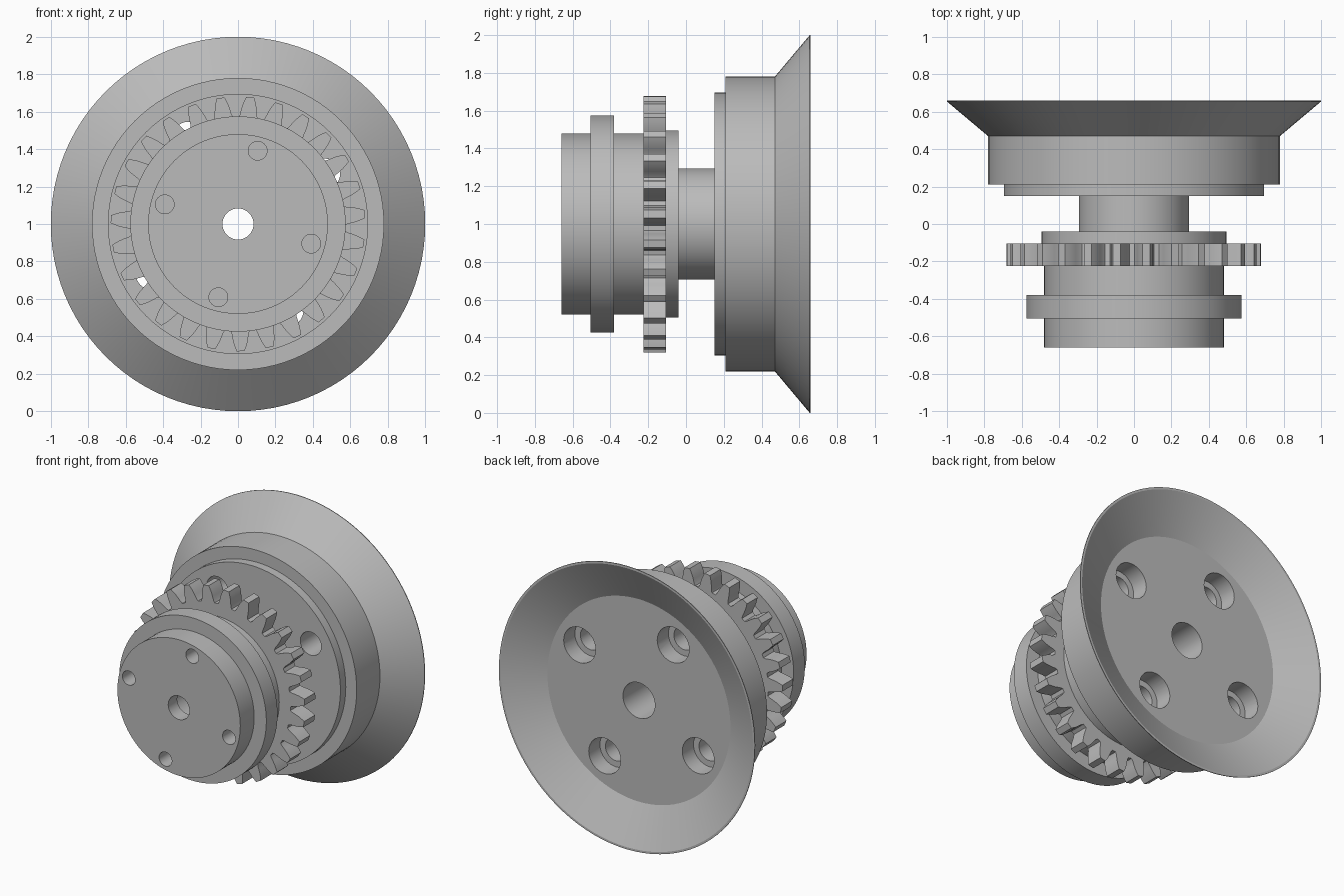
import bpy, bmesh, math
from mathutils import Vector, Matrix

cube = bpy.data.objects.get("Cube")
if cube:
    bpy.data.objects.remove(cube, do_unlink=True)

AXIS = Vector((0, 0, 1))  # everything turns about the y direction at this height

steel = bpy.data.materials.new("plain_grey")
steel.use_nodes = True
grey = (0.5, 0.5, 0.5, 1)
steel.diffuse_color = grey
steel.node_tree.nodes["Principled BSDF"].inputs["Base Color"].default_value = grey


def finish(bm, name):
    bmesh.ops.remove_doubles(bm, verts=bm.verts, dist=1e-5)
    bmesh.ops.recalc_face_normals(bm, faces=bm.faces)
    mesh = bpy.data.meshes.new(name)
    bm.to_mesh(mesh)
    bm.free()
    mesh.materials.append(steel)
    obj = bpy.data.objects.new(name, mesh)
    bpy.context.collection.objects.link(obj)
    return obj


def lathe(bm, profile, centre, steps):
    """Turn a closed (radius, y) profile about the y direction through centre."""
    verts = [bm.verts.new(centre + Vector((r, y, 0))) for r, y in profile]
    edges = [bm.edges.new((a, b)) for a, b in zip(verts, verts[1:] + verts[:1])]
    bmesh.ops.spin(bm, geom=verts + edges, cent=centre, axis=(0, 1, 0),
                   angle=math.tau, steps=steps, use_merge=True)


def hole_cutters(name, profile, radius, first_angle):
    """Four cutters spaced evenly around the main axis."""
    bm = bmesh.new()
    for i in range(4):
        a = math.radians(first_angle + 90 * i)
        lathe(bm, profile, AXIS + radius * Vector((math.cos(a), 0, math.sin(a))), 32)
    cutter = finish(bm, name)
    cutter.hide_render = True
    return cutter


def smooth(obj):
    bpy.ops.object.select_all(action="DESELECT")
    obj.select_set(True)
    bpy.context.view_layer.objects.active = obj
    bpy.ops.object.shade_smooth_by_angle(angle=math.radians(25))


# Turned body: hub, collar, flange, spindle, drum, flared rim, stepped bore
bm = bmesh.new()
lathe(bm, [
    (0.083, -0.66), (0.48, -0.66), (0.48, -0.505), (0.575, -0.505),
    (0.575, -0.38), (0.48, -0.38), (0.48, -0.105), (0.495, -0.105),
    (0.495, -0.04), (0.295, -0.04), (0.295, 0.15), (0.695, 0.15),
    (0.695, 0.21), (0.78, 0.21), (0.78, 0.47), (1.0, 0.655),
    (1.0, 0.66), (0.985, 0.66), (0.715, 0.525), (0.125, 0.525),
    (0.125, -0.56), (0.083, -0.56)], AXIS, 96)
body = finish(bm, "turned_body")

# Bolt holes: blind ones in the hub face, counterbored ones through the drum
cutters = [
    hole_cutters("hub_hole_cutters",
                 [(0, -0.7), (0.05, -0.7), (0.05, -0.45), (0, -0.45)], 0.405, 75),
    hole_cutters("drum_hole_cutters",
                 [(0, 0.1), (0.082, 0.1), (0.082, 0.4), (0.125, 0.4),
                  (0.125, 0.6), (0, 0.6)], 0.535, 30)]
bpy.context.view_layer.objects.active = body
for cutter in cutters:
    mod = body.modifiers.new(cutter.name, "BOOLEAN")
    mod.operation = "DIFFERENCE"
    mod.solver = "EXACT"
    mod.object = cutter
    bpy.ops.object.modifier_apply(modifier=mod.name)
    bpy.data.objects.remove(cutter, do_unlink=True)
smooth(body)

# Gear ring: each tooth sector is a strip between the bore and the tooth outline
TEETH = 27
PITCH = math.tau / TEETH
FRONT, BACK, BORE = -0.225, -0.105, 0.47
# (radius, half width of tooth) up one flank
flank = [(0.568, 0.053), (0.585, 0.046), (0.61, 0.042), (0.635, 0.037),
         (0.66, 0.029), (0.68, 0.021)]
outline = []
for t in range(TEETH):
    mid = math.radians(90 - 5.5) + t * PITCH
    outline += [(r, mid - w / r) for r, w in flank]
    outline += [(r, mid + w / r) for r, w in reversed(flank)]

bm = bmesh.new()


def ring_point(r, a, y):
    return bm.verts.new(AXIS + Vector((r * math.cos(a), y, r * math.sin(a))))


columns = [[ring_point(BORE, a, FRONT), ring_point(r, a, FRONT),
            ring_point(r, a, BACK), ring_point(BORE, a, BACK)] for r, a in outline]
for c, d in zip(columns, columns[1:] + columns[:1]):
    for i in range(4):
        j = (i + 1) % 4
        bm.faces.new((c[i], c[j], d[j], d[i]))
smooth(finish(bm, "gear_ring"))
